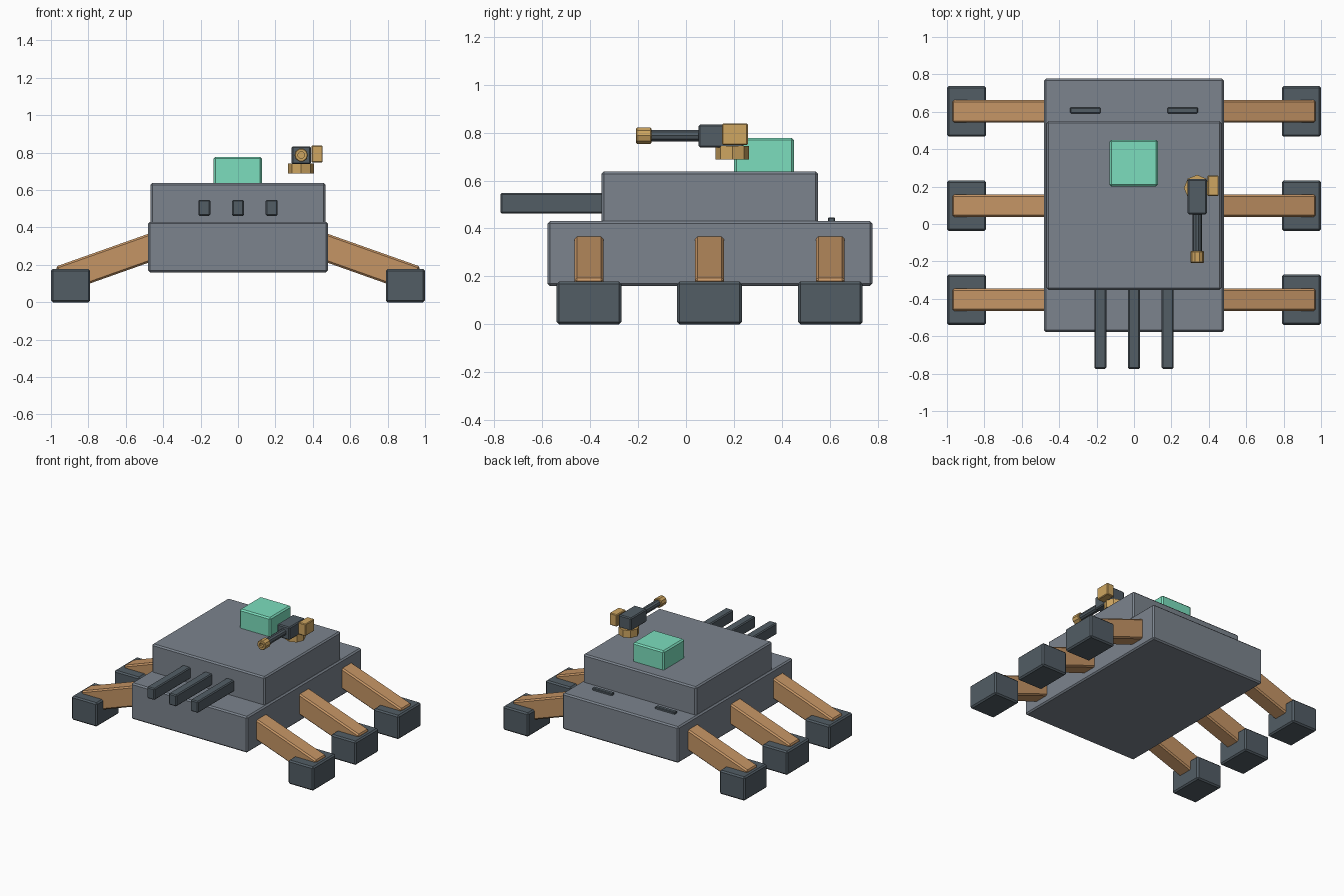
import bpy, bmesh
from math import radians, sin, cos, pi
from mathutils import Matrix, Vector

if "Cube" in bpy.data.objects:
    bpy.data.objects.remove(bpy.data.objects["Cube"])


def material(name, rgb):
    m = bpy.data.materials.new(name)
    m.diffuse_color = (*rgb, 1)
    m.use_nodes = True
    m.node_tree.nodes["Principled BSDF"].inputs["Base Color"].default_value = m.diffuse_color
    return m


HULL = material("hull_grey", (0.20, 0.23, 0.27))
DARK = material("dark_metal", (0.085, 0.11, 0.13))
LEG = material("leg_orange", (0.56, 0.30, 0.13))
BRASS = material("brass", (0.62, 0.38, 0.12))
GLASS = material("mint_glass", (0.20, 0.73, 0.51))


def finish(name, bm, mat, matrix=None):
    if matrix is not None:
        bm.transform(matrix)
    bmesh.ops.recalc_face_normals(bm, faces=bm.faces)
    mesh = bpy.data.meshes.new(name)
    bm.to_mesh(mesh)
    bm.free()
    mesh.materials.append(mat)
    ob = bpy.data.objects.new(name, mesh)
    bpy.context.collection.objects.link(ob)
    return ob


def box(name, x, y, z, mat, bevel=0.01, matrix=None):
    """Chamfered box given by its (min, max) range on each axis."""
    bm = bmesh.new()
    bmesh.ops.create_cube(bm, size=1)
    lo, hi = Vector((x[0], y[0], z[0])), Vector((x[1], y[1], z[1]))
    bm.transform(Matrix.Translation((lo + hi) / 2) @ Matrix.Diagonal((*(hi - lo), 1)))
    bmesh.ops.bevel(bm, geom=bm.edges[:], offset=bevel, segments=1,
                    affect='EDGES', clamp_overlap=True)
    return finish(name, bm, mat, matrix)


def lathe(name, profile, sides, mat, matrix):
    """Faceted solid from (radius, height) points, turned about local z."""
    bm = bmesh.new()
    rings = [[bm.verts.new((r * cos(2 * pi * i / sides), r * sin(2 * pi * i / sides), h))
              for i in range(sides)] for r, h in profile]
    for a, b in zip(rings, rings[1:]):
        for i in range(sides):
            j = (i + 1) % sides
            bm.faces.new((a[i], a[j], b[j], b[i]))
    bm.faces.new(rings[0])
    bm.faces.new(rings[-1])
    return finish(name, bm, mat, matrix)


# Hull, upper deck and glazed cupola
box("hull", (-0.48, 0.48), (-0.578, 0.778), (0.16, 0.43), HULL)
box("upper_deck", (-0.467, 0.467), (-0.352, 0.55), (0.42, 0.638), HULL)
box("cupola", (-0.13, 0.127), (0.20, 0.45), (0.62, 0.778), GLASS)

# Three front barrels
for i, x in enumerate((-0.18, 0, 0.18)):
    box(f"front_barrel_{i + 1}", (x - 0.032, x + 0.032), (-0.775, -0.33),
        (0.462, 0.548), DARK, 0.007)

# Sloping legs, feet and rear vents, mirrored left and right
for side, s in (("right", 1), ("left", -1)):
    mirror = Matrix.Diagonal((s, 1, 1, 1))
    for i, y in enumerate((-0.405, 0.098, 0.602)):
        slope = Matrix.Translation((0.95, y, 0.122)) @ Matrix.Rotation(radians(19.5), 4, 'Y')
        box(f"leg_{side}_{i + 1}", (-0.60, 0), (-0.06, 0.06), (-0.073, 0.073), LEG,
            0.01, mirror @ slope)
        box(f"foot_{side}_{i + 1}", (0.79, 1.0), (y - 0.135, y + 0.135), (0, 0.178),
            DARK, 0.01, mirror)
    box(f"rear_vent_{side}", (0.178, 0.342), (0.592, 0.622), (0.42, 0.446), DARK,
        0.004, mirror)

# Roof gun: pedestal, receiver and ammunition box
lathe("gun_pedestal", [(0.07, 0), (0.07, 0.055)], 8, BRASS,
      Matrix.Translation((0.337, 0.193, 0.688)))
box("gun_receiver", (0.286, 0.39), (0.052, 0.24), (0.738, 0.834), DARK, 0.007)
box("ammunition_box", (0.392, 0.453), (0.15, 0.258), (0.748, 0.838), BRASS, 0.005)

# Gun barrel and hollow muzzle, pointing forward
aim = Matrix.Translation((0.338, 0.06, 0.787)) @ Matrix.Rotation(radians(90), 4, 'X')
lathe("gun_barrel", [(0.025, 0), (0.025, 0.215)], 10, DARK, aim)
lathe("gun_muzzle", [(0.032, 0.205), (0.036, 0.209), (0.036, 0.264), (0.032, 0.268),
                     (0.018, 0.268), (0.018, 0.225)], 10, BRASS, aim)
